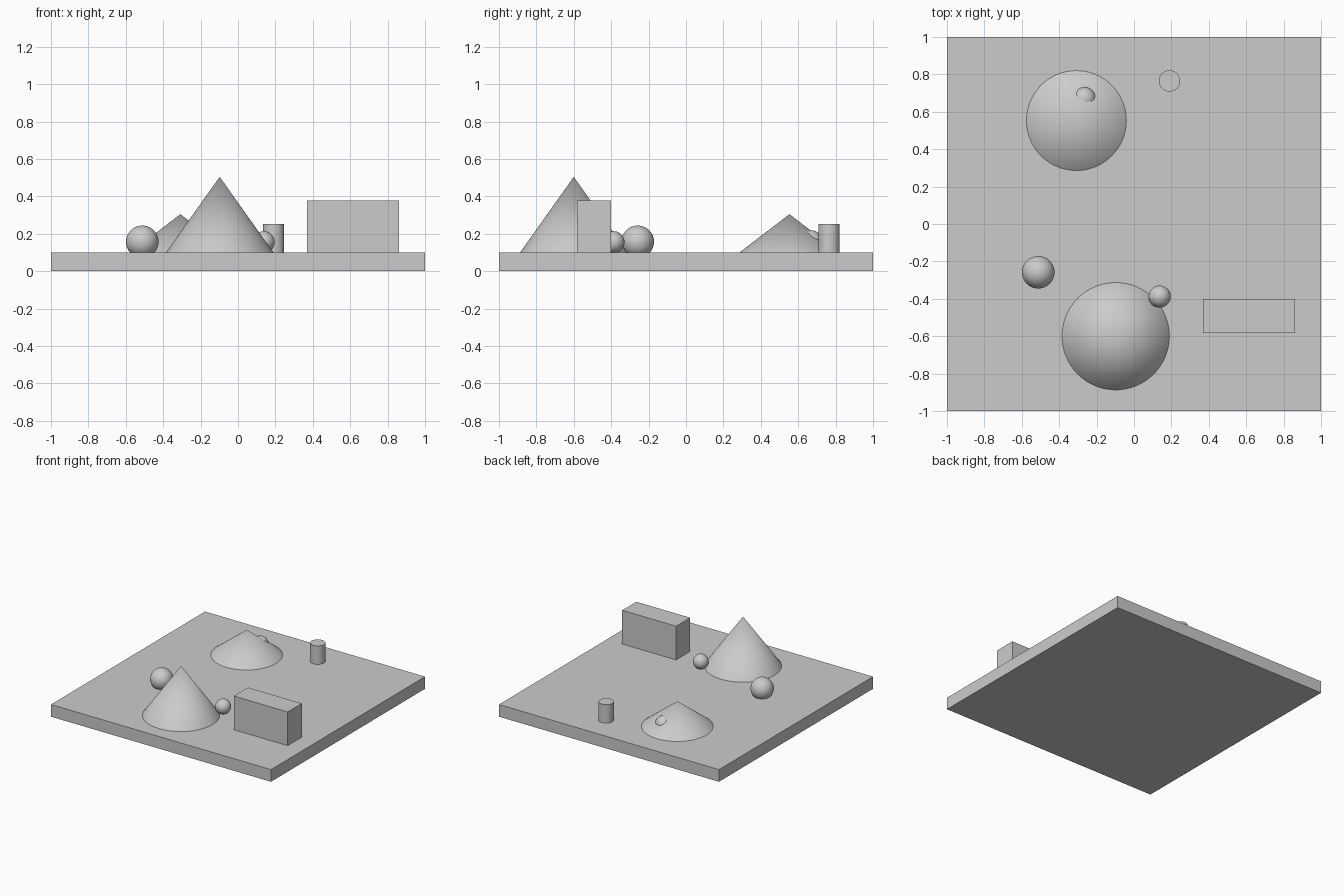
import bpy
import math

cube = bpy.data.objects.get("Cube")
if cube:
    bpy.data.objects.remove(cube, do_unlink=True)

GREY = (0.6, 0.6, 0.6, 1.0)
grey = bpy.data.materials.new("plain_grey")
grey.use_nodes = True
grey.diffuse_color = GREY
grey.node_tree.nodes["Principled BSDF"].inputs["Base Color"].default_value = GREY

FLOOR = 0.1  # top of the base slab


def finish(name, smooth=True):
    obj = bpy.context.object
    obj.name = name
    obj.data.materials.append(grey)
    if smooth:
        bpy.ops.object.shade_smooth_by_angle(angle=math.radians(35))
    return obj


def box(name, x, y, z):
    """Box from (min, max) ranges on each axis."""
    ranges = (x, y, z)
    bpy.ops.mesh.primitive_cube_add(size=1, location=[(a + b) / 2 for a, b in ranges])
    bpy.context.object.scale = [b - a for a, b in ranges]
    bpy.ops.object.transform_apply(location=False, rotation=False, scale=True)
    finish(name, smooth=False)


def cone(name, x, y, radius, top):
    height = top - FLOOR
    bpy.ops.mesh.primitive_cone_add(vertices=64, radius1=radius, radius2=0,
                                    depth=height, location=(x, y, FLOOR + height / 2))
    finish(name)


def cylinder(name, x, y, radius, top):
    height = top - FLOOR
    bpy.ops.mesh.primitive_cylinder_add(vertices=48, radius=radius, depth=height,
                                        location=(x, y, FLOOR + height / 2))
    finish(name)


def ball(name, x, y, z, radius):
    bpy.ops.mesh.primitive_uv_sphere_add(segments=48, ring_count=24, radius=radius,
                                         location=(x, y, z))
    finish(name)


# Base slab and the block standing on it
box("base_slab", (-1, 1), (-1, 1), (0, FLOOR))
box("block", (0.37, 0.86), (-0.583, -0.4), (FLOOR, 0.377))

# Tall cone in front, low cone behind
cone("tall_cone", -0.098, -0.6, 0.287, 0.505)
cone("low_cone", -0.308, 0.553, 0.267, 0.305)

# Short post
cylinder("post", 0.19, 0.765, 0.057, 0.252)

# Balls, sunk slightly into the slab; one is mostly inside the low cone
ball("large_ball", -0.512, -0.258, 0.157, 0.087)
ball("small_ball", 0.137, -0.388, 0.155, 0.059)
ball("buried_ball", -0.266, 0.668, 0.155, 0.064)
